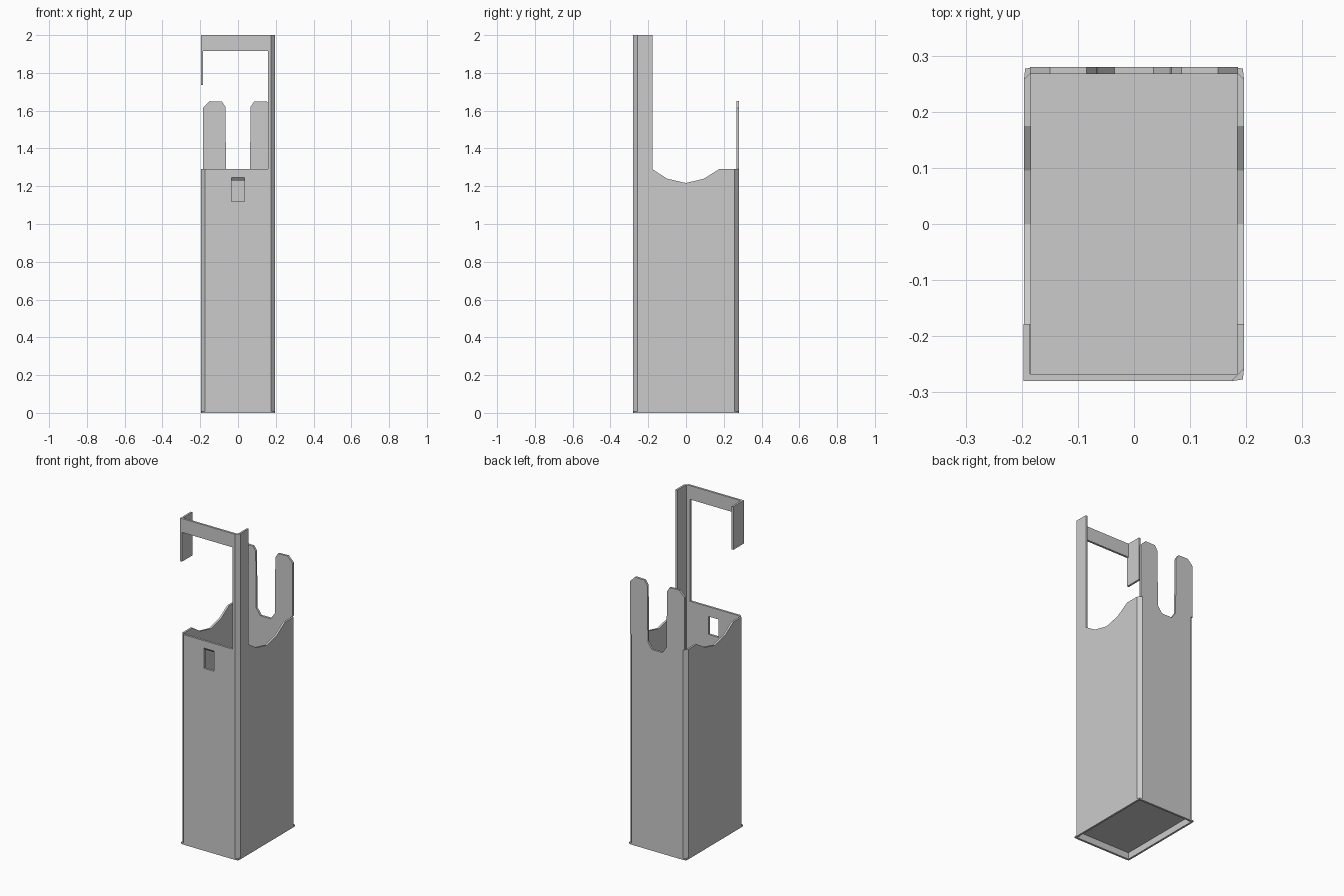
import bpy, bmesh
from mathutils import Vector

if "Cube" in bpy.data.objects:
    bpy.data.objects.remove(bpy.data.objects["Cube"])

X, Y = 0.196, 0.28          # outer half sizes
XI, YI = 0.184, 0.267       # inner half sizes
XC, YC = 0.174, 0.258       # where the corner chamfers start
RIM, TOP = 1.29, 2.0


def prism(name, pts, offset):
    """Extrude a planar outline by an offset vector."""
    bm = bmesh.new()
    face = bm.faces.new([bm.verts.new(p) for p in pts])
    ext = bmesh.ops.extrude_face_region(bm, geom=[face], use_keep_orig=True)
    moved = [g for g in ext["geom"] if isinstance(g, bmesh.types.BMVert)]
    bmesh.ops.translate(bm, verts=moved, vec=Vector(offset))
    bmesh.ops.recalc_face_normals(bm, faces=bm.faces)
    me = bpy.data.meshes.new(name)
    bm.to_mesh(me)
    bm.free()
    ob = bpy.data.objects.new(name, me)
    bpy.context.collection.objects.link(ob)
    return ob


# Front wall, continuing up into the column and top bar of the hook
front = [(-XC, 0), (XC, 0), (XC, TOP), (-0.197, TOP), (-0.197, 1.735),
         (-0.185, 1.735), (-0.185, 1.915), (0.16, 1.915), (0.16, RIM), (-XC, RIM)]
front_wall = prism("front_wall", [(x, -Y, z) for x, z in front], (0, Y - YI, 0))

# Window in the front wall, with a sloping upper edge
window = [(-0.30, 1.12), (-0.25, 1.12), (-0.25, 1.21), (YI * -1, 1.23),
          (-Y, 1.245), (-0.30, 1.268)]
cutter = prism("window_cutter", [(-0.035, y, z) for y, z in window], (0.069, 0, 0))
cutter.hide_render = True
mod = front_wall.modifiers.new("window", "BOOLEAN")
mod.operation, mod.solver, mod.object = "DIFFERENCE", "EXACT", cutter
bpy.context.view_layer.objects.active = front_wall
bpy.ops.object.modifier_apply(modifier=mod.name)
bpy.data.objects.remove(cutter)

# Back wall with two prongs and a round-bottomed slot
half = [(0.035, 1.235), (0.063, 1.275), (0.067, 1.62), (0.085, 1.648),
        (0.15, 1.65), (0.185, 1.615), (0.185, RIM), (XC, RIM), (XC, 0)]
back = half + [(-x, z) for x, z in reversed(half)]
prism("back_wall", [(x, Y, z) for x, z in back], (0, YI - Y, 0))

# Side walls with a scooped rim; the right one carries the hook column
scoop = [(-YC, 0), (YC, 0), (YC, RIM), (0.175, RIM), (0.095, 1.24),
         (0, 1.217), (-0.1, 1.24), (-0.178, RIM)]
right = scoop + [(-0.178, TOP), (-YC, TOP)]
left = scoop + [(-YC, RIM)]
prism("right_wall", [(X, y, z) for y, z in right], (XI - X, 0, 0))
prism("left_wall", [(-X, y, z) for y, z in left], (X - XI, 0, 0))

# Chamfered corner posts and the small pointed feet under them
for sx, side in ((1, "right"), (-1, "left")):
    for sy, end in ((1, "back"), (-1, "front")):
        height = TOP if (sx, sy) == (1, -1) else RIM
        post = [(XC, Y), (X, YC), (XI, YC), (XI, YI), (XC, YI)]
        foot = [(XC, Y), (0.194, 0.277), (X, YC)]
        prism(f"corner_post_{end}_{side}", [(x * sx, y * sy, 0) for x, y in post], (0, 0, height))
        prism(f"corner_foot_{end}_{side}", [(x * sx, y * sy, 0) for x, y in foot], (0, 0, 0.008))

# Hanging tab at the free end of the hook
prism("hook_tab", [(-0.197, -YI, 1.735), (-0.185, -YI, 1.735),
                   (-0.185, -YI, TOP), (-0.197, -YI, TOP)], (0, YI - 0.178, 0))

# Recessed floor
prism("floor", [(-XI, -YI, 0.04), (XI, -YI, 0.04), (XI, YI, 0.04), (-XI, YI, 0.04)],
      (0, 0, 0.012))
